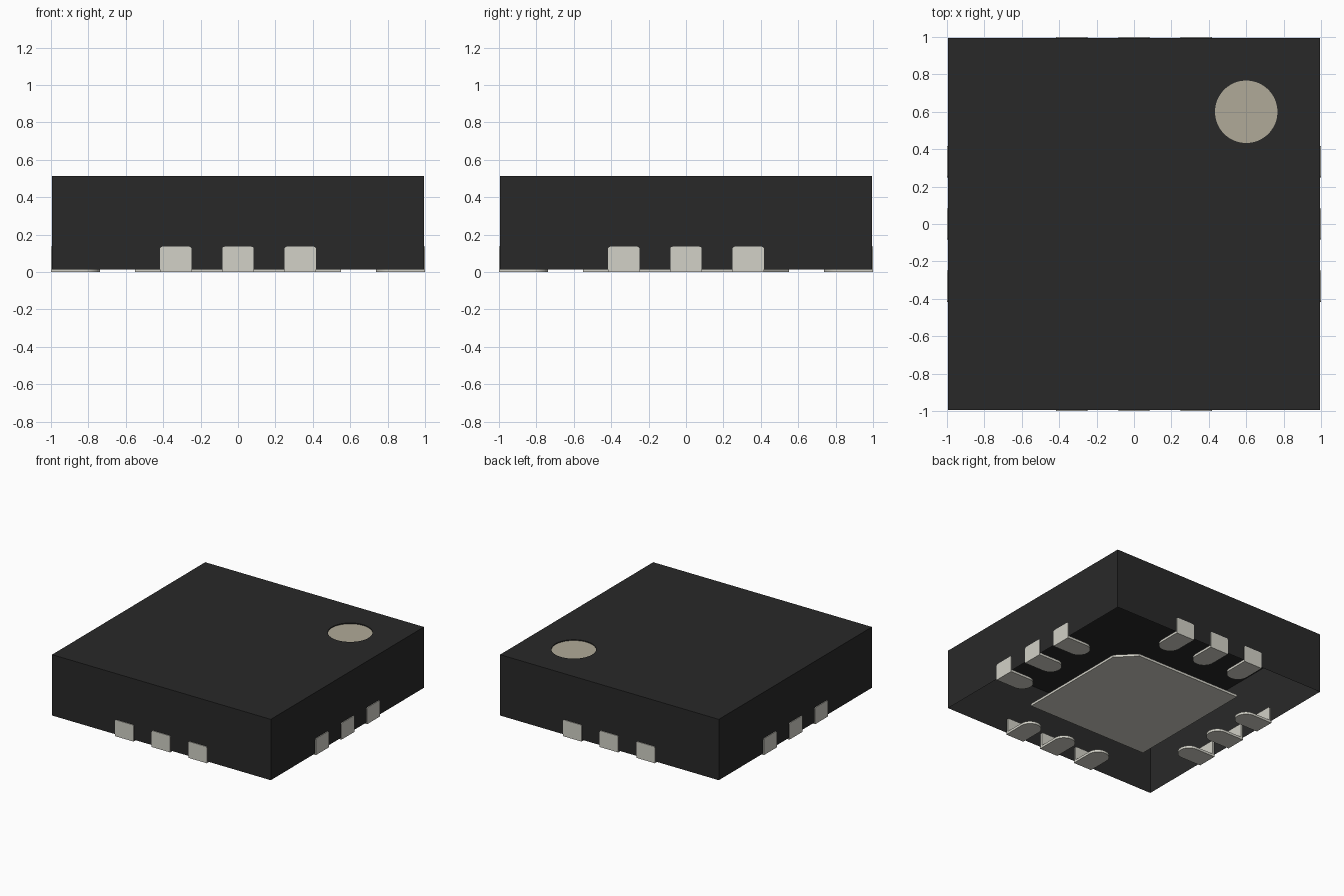
import bpy, bmesh, math
from mathutils import Matrix

cube = bpy.data.objects.get("Cube")
if cube:
    bpy.data.objects.remove(cube, do_unlink=True)


def material(name, rgb):
    m = bpy.data.materials.new(name)
    m.use_nodes = True
    m.diffuse_color = (*rgb, 1)
    m.node_tree.nodes["Principled BSDF"].inputs["Base Color"].default_value = (*rgb, 1)
    return m


BLACK = material("black plastic", (0.022, 0.022, 0.022))
METAL = material("pale metal", (0.645, 0.638, 0.572))
BEIGE = material("beige mark", (0.435, 0.402, 0.316))


def arc(cx, cy, r, a0, a1, n):
    """Points on an arc, angles in degrees."""
    angles = [math.radians(a0 + (a1 - a0) * i / n) for i in range(n + 1)]
    return [(cx + r * math.cos(a), cy + r * math.sin(a)) for a in angles]


def prism(bm, outline, z0, z1):
    """Extrude a counter-clockwise xy outline from z0 to z1; return its vertices."""
    low = [bm.verts.new((x, y, z0)) for x, y in outline]
    top = [bm.verts.new((x, y, z1)) for x, y in outline]
    bm.faces.new(low[::-1])
    bm.faces.new(top)
    n = len(outline)
    for i in range(n):
        j = (i + 1) % n
        bm.faces.new((low[i], low[j], top[j], top[i]))
    return low + top


def make_mesh(name, bm, mat):
    mesh = bpy.data.meshes.new(name)
    bm.to_mesh(mesh)
    bm.free()
    mesh.materials.append(mat)
    return mesh


def place(name, mesh):
    obj = bpy.data.objects.new(name, mesh)
    bpy.context.collection.objects.link(obj)
    return obj


# Package body: a shell open underneath, with a shallow round recess in the top
B, BOTTOM, TOP, RECESS = 0.994, 0.013, 0.513, 0.007
square = [(-B, -B), (B, -B), (B, B), (-B, B)]
circle = arc(0.6, 0.6, 0.167, 0, 360, 64)[:-1]
bm = bmesh.new()
loops = []
for outline, drop in ((square, TOP - BOTTOM), (circle, RECESS)):
    verts = [bm.verts.new((x, y, TOP)) for x, y in outline]
    lower = [bm.verts.new((x, y, TOP - drop)) for x, y in outline]
    n = len(outline)
    for i in range(n):
        j = (i + 1) % n
        quad = (lower[i], lower[j], verts[j], verts[i])
        bm.faces.new(quad if outline is square else quad[::-1])
        loops.append(bm.edges.get((verts[i], verts[j])))
bmesh.ops.triangle_fill(bm, edges=loops, use_beauty=True, normal=(0, 0, 1))
place("body", make_mesh("body", bm, BLACK))

# Round corner mark set in the recess
bm = bmesh.new()
prism(bm, circle, TOP - RECESS - 0.009, TOP - RECESS)
place("corner_mark", make_mesh("corner_mark", bm, BEIGE))

# Central pad underneath, chamfered at the marked corner
P, C, THICK = 0.55, 0.14, 0.02
bm = bmesh.new()
prism(bm, [(-P, -P), (P, -P), (P, P - C), (P - C, P), (-P, P)], 0, THICK)
place("centre_pad", make_mesh("centre_pad", bm, METAL))

# One L-shaped contact: a foot with a rounded inner end and an upright outer plate
W, INNER, HEIGHT, ROUND = 0.084, -0.737, 0.135, 0.012
bm = bmesh.new()
prism(bm, [(-W, -1), (W, -1)] + arc(0, INNER - W, W, 0, 180, 20), 0, THICK)
plate = ([(-W, 0), (W, 0)] + arc(W - ROUND, HEIGHT - ROUND, ROUND, 0, 90, 4)
         + arc(ROUND - W, HEIGHT - ROUND, ROUND, 90, 180, 4))
verts = prism(bm, plate, 1 - THICK, 1)
bmesh.ops.rotate(bm, verts=verts, cent=(0, 0, 0), matrix=Matrix.Rotation(math.pi / 2, 3, 'X'))
contact = make_mesh("contact", bm, METAL)

# Three contacts on each of the four sides
for k, side in enumerate(("front", "left", "back", "right")):
    for i in range(3):
        obj = place(f"{side}_contact_{i + 1}", contact)
        obj.matrix_world = (Matrix.Rotation(k * math.pi / 2, 4, 'Z')
                            @ Matrix.Translation(((i - 1) * 0.333, 0, 0)))
